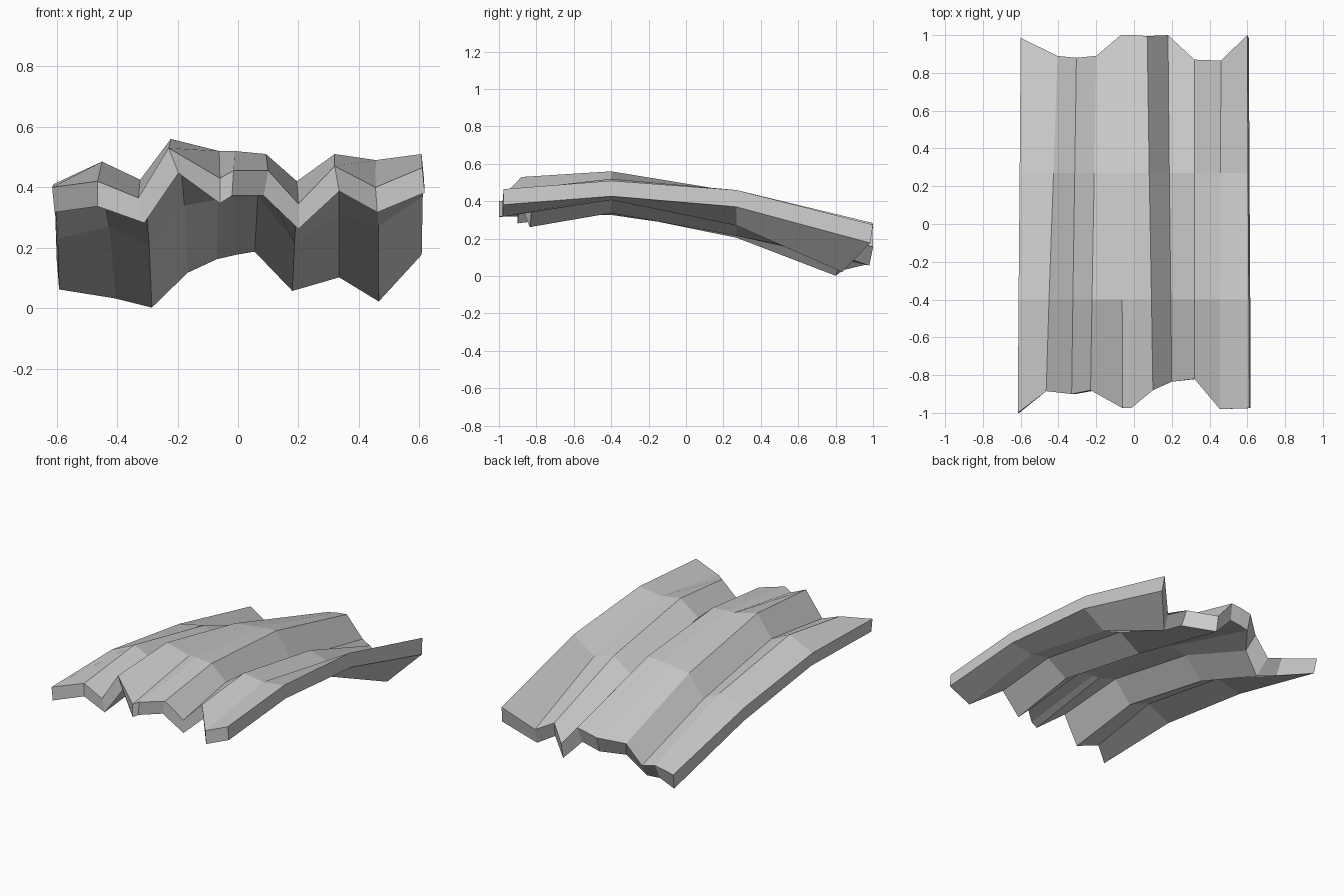
import bpy, bmesh

if "Cube" in bpy.data.objects:
    bpy.data.objects.remove(bpy.data.objects["Cube"])

# Ridge and valley lines running front to back across the corrugated slab:
# x front, x back, y front, y back, top z at front, crest, shoulder, back
ridges = [
    (-.615, -.60, -1.0, .985, .40, .41, .32, .16),
    (-.465, -.405, -.885, .89, .42, .485, .36, .13),
    (-.33, -.305, -.90, .88, .365, .425, .295, .10),
    (-.23, -.20, -.88, .89, .53, .56, .43, .215),
    (-.06, -.07, -.975, 1.0, .43, .52, .45, .26),
    (-.015, .00, -.975, 1.0, .455, .52, .455, .275),
    (.10, .07, -.88, .995, .455, .51, .46, .285),
    (.20, .18, -.835, 1.0, .345, .42, .305, .155),
    (.32, .32, -.82, .87, .47, .51, .40, .20),
    (.455, .46, -.98, .865, .40, .49, .36, .12),
    (.61, .60, -.975, 1.0, .465, .51, .46, .275),
]
# sideways shift of the underside at each line, and its set-back at the rear end
shift = [.008, 0, .02, .033, 0, -.005, -.015, 0, .015, .006, .008]
setback = [.02, .05, .08, .05, .03, .03, .03, .02, .03, .03, .015]

bm = bmesh.new()
top, under = [], []
for (xf, xb, yf, yb, *zs), dx, dy in zip(ridges, shift, setback):
    t, u = [], []
    for k, (y, z) in enumerate(zip((yf, -.40, .27, yb), zs)):
        x = xf + (xb - xf) * (0, .25, .65, 1)[k]
        t.append(bm.verts.new((x, y, z)))
        back = dy if k == 3 else 0
        thick = (.083, .083, .09, .098)[k]
        u.append(bm.verts.new((x + dx, y - back, z - thick)))
    top.append(t)
    under.append(u)

# Top and underside panels
n = len(ridges)
for i in range(n - 1):
    for k in range(3):
        bm.faces.new((top[i][k], top[i+1][k], top[i+1][k+1], top[i][k+1]))
        bm.faces.new((under[i][k], under[i][k+1], under[i+1][k+1], under[i+1][k]))
    # Front and back end walls
    for k in (0, 3):
        bm.faces.new((top[i][k], under[i][k], under[i+1][k], top[i+1][k]))
# Side walls
for i in (0, n - 1):
    for k in range(3):
        bm.faces.new((top[i][k], top[i][k+1], under[i][k+1], under[i][k]))

bmesh.ops.recalc_face_normals(bm, faces=bm.faces)
mesh = bpy.data.meshes.new("corrugated_slab")
bm.to_mesh(mesh)
bm.free()
slab = bpy.data.objects.new("corrugated_slab", mesh)
bpy.context.collection.objects.link(slab)
